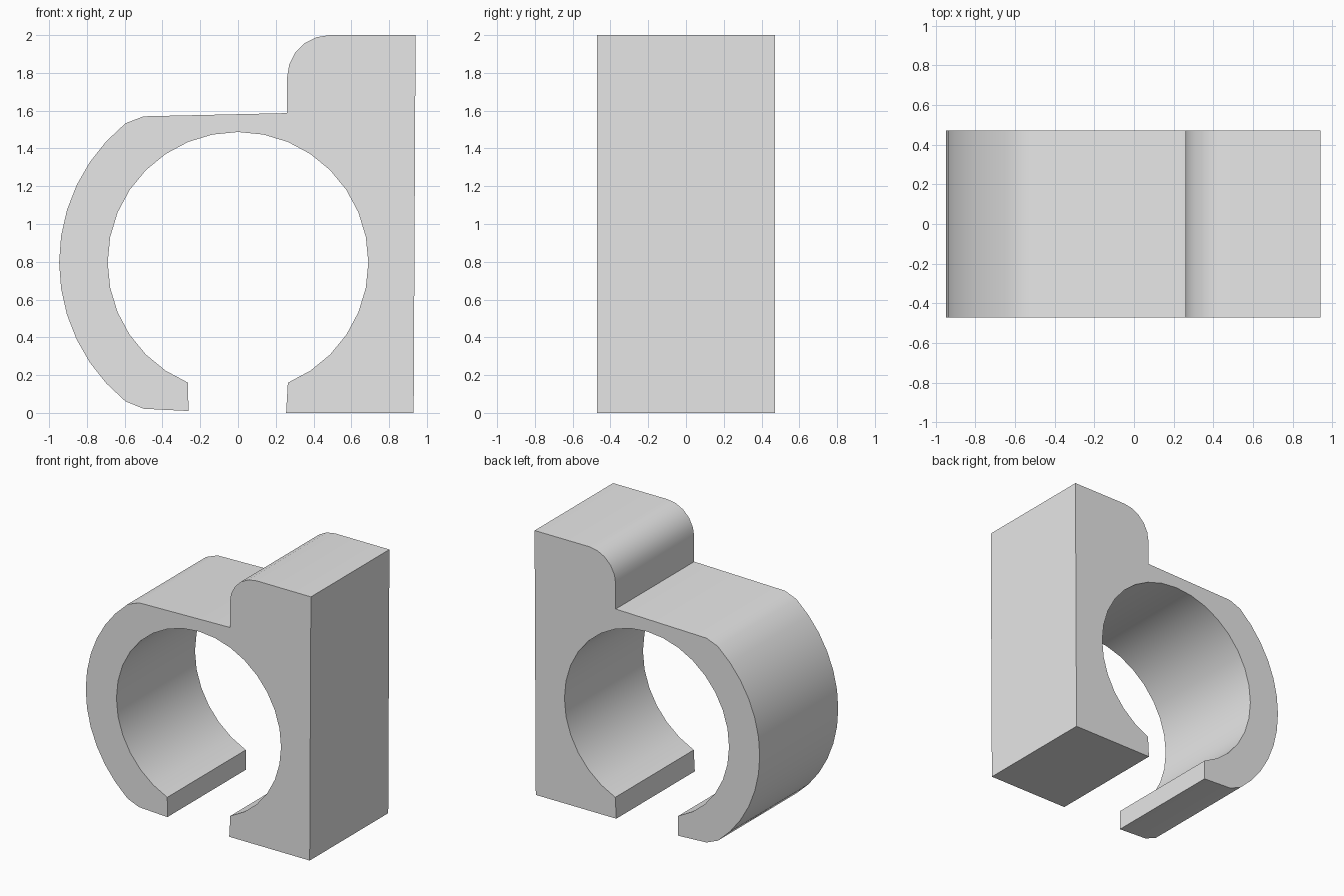
import bpy
import bmesh
from math import cos, sin, radians

cube = bpy.data.objects.get("Cube")
if cube:
    bpy.data.objects.remove(cube, do_unlink=True)

HALF_DEPTH = 0.47


def arc(cx, cz, radius, start, end, steps):
    """Points along an arc in the xz plane, angles in degrees."""
    angles = [radians(start + (end - start) * i / steps) for i in range(steps + 1)]
    return [(cx + radius * cos(a), cz + radius * sin(a)) for a in angles]


# Clip outline: open ring bore, back plate with rounded top lip, outer arm
bore = arc(0, 0.797, 0.69, 247.5, -67.5, 28)
plate = [(0.255, 0), (0.93, 0), (0.94, 2)]
lip = arc(0.485, 1.775, 0.225, 90, 180, 5)
shoulder = [(0.26, 1.587), (-0.5, 1.57)]
arm = arc(0, 0.797, 0.947, 129, 231, 12)
tip = [(-0.5, 0.022), (-0.263, 0.01)]
outline = bore + plate + lip + shoulder + arm + tip

# Extrude the outline through the depth
bm = bmesh.new()
face = bm.faces.new([bm.verts.new((x, -HALF_DEPTH, z)) for x, z in outline])
result = bmesh.ops.extrude_face_region(bm, geom=[face], use_keep_orig=True)
moved = [v for v in result["geom"] if isinstance(v, bmesh.types.BMVert)]
bmesh.ops.translate(bm, verts=moved, vec=(0, 2 * HALF_DEPTH, 0))
bmesh.ops.recalc_face_normals(bm, faces=bm.faces)
mesh = bpy.data.meshes.new("pipe_clip")
bm.to_mesh(mesh)
bm.free()

# Plain grey material
grey = bpy.data.materials.new("light_grey")
grey.use_nodes = True
colour = (0.8, 0.8, 0.8, 1)
grey.diffuse_color = colour
grey.node_tree.nodes["Principled BSDF"].inputs["Base Color"].default_value = colour
mesh.materials.append(grey)

clip = bpy.data.objects.new("pipe_clip", mesh)
bpy.context.collection.objects.link(clip)
bpy.ops.object.select_all(action="DESELECT")
clip.select_set(True)
bpy.context.view_layer.objects.active = clip
bpy.ops.object.shade_smooth_by_angle(angle=radians(30))
